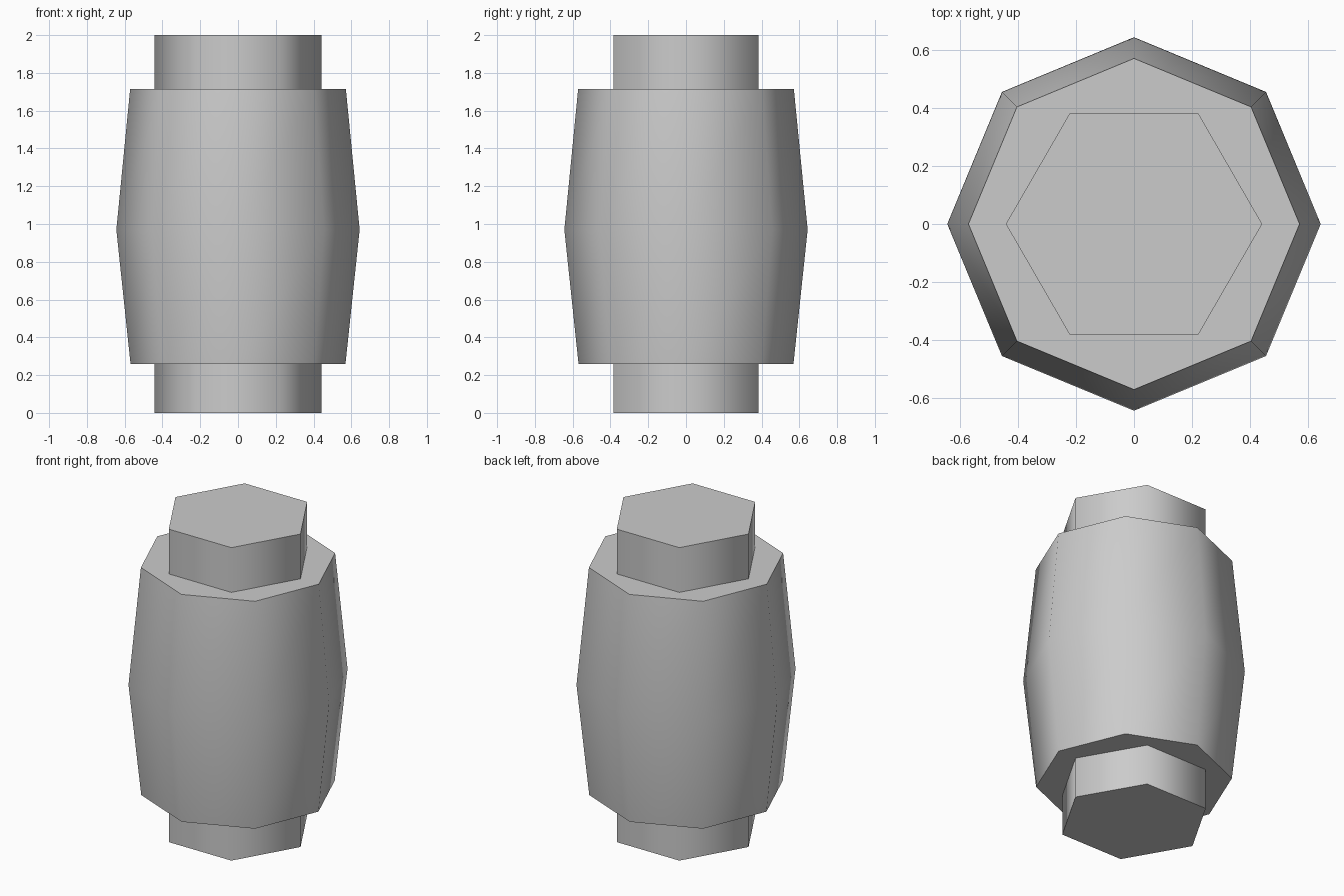
import bpy
import math

cube = bpy.data.objects.get("Cube")
if cube:
    bpy.data.objects.remove(cube, do_unlink=True)

grey = bpy.data.materials.new("plain grey")
grey.use_nodes = True
colour = (0.6, 0.6, 0.6, 1)
grey.diffuse_color = colour
grey.node_tree.nodes["Principled BSDF"].inputs["Base Color"].default_value = colour


def turned_part(name, sides, profile):
    """Stack rings of (radius, height), with smooth sides and flat sharp caps."""
    verts = [(r * math.cos(math.tau * i / sides), r * math.sin(math.tau * i / sides), z)
             for r, z in profile for i in range(sides)]
    faces = [(k * sides + i, k * sides + (i + 1) % sides,
              (k + 1) * sides + (i + 1) % sides, (k + 1) * sides + i)
             for k in range(len(profile) - 1) for i in range(sides)]
    faces.append(tuple(reversed(range(sides))))
    faces.append(tuple(range(len(verts) - sides, len(verts))))
    mesh = bpy.data.meshes.new(name)
    mesh.from_pydata(verts, [], faces)
    mesh.materials.append(grey)
    for face in mesh.polygons:
        face.use_smooth = len(face.vertices) == 4
    # Keep the rims of both caps sharp
    ends = {profile[0][1], profile[-1][1]}
    for edge in mesh.edges:
        a, b = (verts[v][2] for v in edge.vertices)
        edge.use_edge_sharp = a == b and a in ends
    obj = bpy.data.objects.new(name, mesh)
    bpy.context.collection.objects.link(obj)
    return obj


# Six-sided core running the full height
turned_part("core_post", 6, [(0.442, 0.0), (0.442, 2.0)])

# Eight-sided bulging sleeve around it
turned_part("barrel_sleeve", 8, [(0.569, 0.26), (0.644, 0.97), (0.571, 1.714)])
